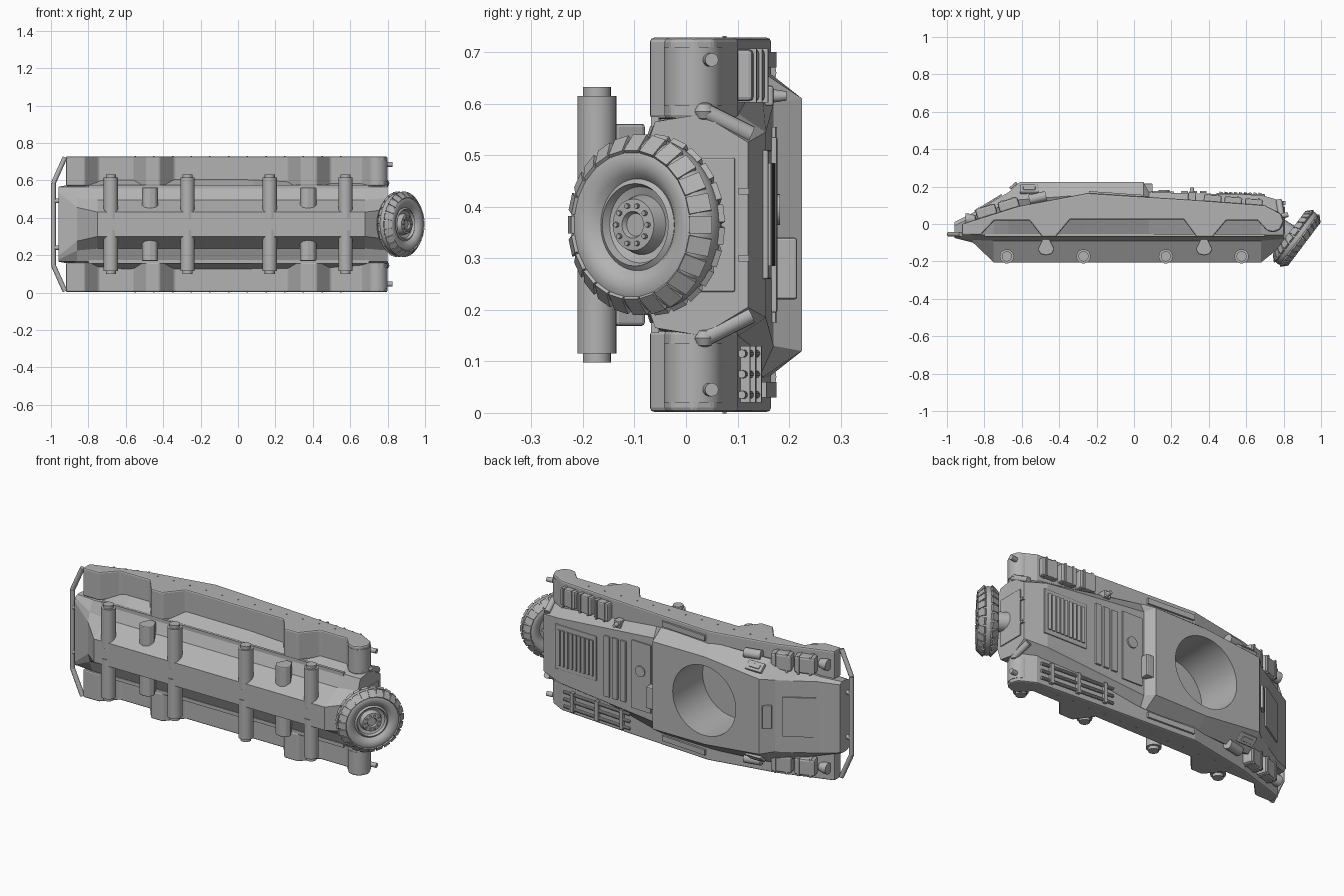
import bpy, bmesh, math
from mathutils import Vector, Matrix

MID = 0.365  # centre plane of the hull across its width (z)

cube = bpy.data.objects.get("Cube")
if cube:
    bpy.data.objects.remove(cube, do_unlink=True)

grey = bpy.data.materials.new("primer_grey")
grey.use_nodes = True
GREY = (0.45, 0.45, 0.45, 1)
grey.diffuse_color = GREY
grey.node_tree.nodes["Principled BSDF"].inputs["Base Color"].default_value = GREY
grey.node_tree.nodes["Principled BSDF"].inputs["Roughness"].default_value = 0.8


def finish(name, bm, smooth=False, bevel=0):
    bmesh.ops.recalc_face_normals(bm, faces=bm.faces)
    mesh = bpy.data.meshes.new(name)
    bm.to_mesh(mesh)
    bm.free()
    mesh.materials.append(grey)
    ob = bpy.data.objects.new(name, mesh)
    bpy.context.collection.objects.link(ob)
    if bevel:
        mod = ob.modifiers.new("bevel", "BEVEL")
        mod.width, mod.segments = bevel, 2
    bpy.ops.object.select_all(action="DESELECT")
    bpy.context.view_layer.objects.active = ob
    ob.select_set(True)
    if smooth:
        bpy.ops.object.shade_smooth_by_angle(angle=math.radians(35))
    return ob


def loft(name, rings, bevel=0):
    bm = bmesh.new()
    loops = [[bm.verts.new(p) for p in ring] for ring in rings]
    n = len(loops[0])
    for a, b in zip(loops, loops[1:]):
        for i in range(n):
            bm.faces.new((a[i], a[(i + 1) % n], b[(i + 1) % n], b[i]))
    bm.faces.new(loops[0])
    bm.faces.new(loops[-1])
    return finish(name, bm, bevel=bevel)


def prism(name, outline, z0, z1, bevel=0):
    return loft(name, [[(x, y, z) for x, y in outline] for z in (z0, z1)], bevel)


def box(name, loc, size, tilt=0, bevel=0, frame=None):
    bm = bmesh.new()
    m = frame or Matrix.Translation(loc) @ Matrix.Rotation(math.radians(tilt), 4, "Z")
    bmesh.ops.create_cube(bm, size=1, matrix=m @ Matrix.Diagonal((*size, 1)))
    return finish(name, bm, bevel=bevel)


def lathe(name, origin, axis, profile, steps=40):
    """Revolve (radius, height) points round an axis."""
    rot = Vector(axis).to_track_quat("Z", "Y").to_matrix().to_4x4()
    bm = bmesh.new()
    vs = [bm.verts.new((r, 0, h)) for r, h in profile]
    es = [bm.edges.new(p) for p in zip(vs, vs[1:])]
    bmesh.ops.spin(bm, geom=vs + es, cent=(0, 0, 0), axis=(0, 0, 1),
                   angle=math.tau, steps=steps, use_merge=True)
    bmesh.ops.remove_doubles(bm, verts=bm.verts, dist=1e-5)
    bm.transform(Matrix.Translation(origin) @ rot)
    return finish(name, bm, smooth=True)


def rod(name, a, b, r, steps=20, r2=None):
    a, b = Vector(a), Vector(b)
    rot = (b - a).to_track_quat("Z", "Y").to_matrix().to_4x4()
    bm = bmesh.new()
    bmesh.ops.create_cone(bm, cap_ends=True, segments=steps, radius1=r,
                          radius2=r if r2 is None else r2, depth=(b - a).length,
                          matrix=Matrix.Translation((a + b) / 2) @ rot)
    return finish(name, bm, smooth=True)


# Hull: mirrored sections of (half width, height): keel, chine, knuckle, shoulder, roof
KEEL = ((.065, -.205), (.13, -.09), (.20, -.06))
sections = [
    (-0.96, (.17, -.075), (.19, -.07), (.20, -.05), (.20, -.01), (.19, .01)),
    (-0.86, (.09, -.10), (.14, -.085), (.20, -.06), (.22, .04), (.20, .06)),
    (-0.75, *KEEL, (.25, .08), (.20, .125)),
    (-0.67, *KEEL, (.28, .11), (.20, .17)),
    (-0.61, *KEEL, (.29, .13), (.21, .225)),
    (-0.27, *KEEL, (.30, .155), (.245, .225)),
    (0.05, *KEEL, (.295, .15), (.245, .225)),
    (0.08, *KEEL, (.29, .145), (.235, .17)),
    (0.68, *KEEL, (.23, .08), (.18, .155)),
    (0.80, (.08, -.11), (.14, -.08), (.20, -.06), (.215, .03), (.16, .12)),
]
hull = loft("hull", [[(x, y, MID + w) for w, y in half] +
                     [(x, y, MID - w) for w, y in reversed(half)]
                     for x, *half in sections])

# Open turret ring
ring = Vector((-0.27, -0.04, MID))
cutter = rod("ring_cutter", ring, ring + Vector((0, .45, 0)), 0.195, 56)
cutter.hide_render = True
bpy.context.view_layer.objects.active = hull
cut = hull.modifiers.new("turret_ring", "BOOLEAN")
cut.operation, cut.solver, cut.object = "DIFFERENCE", "EXACT", cutter
bpy.ops.object.modifier_apply(modifier=cut.name)
bpy.data.objects.remove(cutter, do_unlink=True)

# Fenders with wheel cut-outs, and everything paired across the hull
fender = [(-.92, -.06), (-.82, -.06), (-.745, .02), (-.56, .02), (-.49, -.07),
          (-.42, -.07), (-.34, .025), (.265, .025), (.335, -.07), (.42, -.07),
          (.495, .02), (.66, .02), (.71, -.035), (.745, -.043), (.78, -.03), (.80, .015),
          (.785, .055), (.70, .10), (.30, .13), (-.25, .165), (-.62, .095), (-.92, .0)]
for s, side in ((1, "upper"), (-1, "lower")):
    def at(x, y, w):
        return (x, y, MID + s * w)

    z = sorted((MID + s * .205, MID + s * .363))
    prism(f"{side}_fender", fender, *z, bevel=.008)
    rod(f"{side}_rear_drum", at(.742, .015, .23), at(.742, .015, .345), .058, 32)
    rod(f"{side}_tail_lamp", at(.79, .045, .32), at(.825, .05, .32), .013)
    # axles: long stubs at the wheels, short swing mounts between
    for x in (-.68, -.27, .17, .575):
        rod(f"{side}_axle", at(x, -.173, .03), at(x, -.173, .25), .038, 28)
        rod(f"{side}_axle_tip", at(x, -.173, .25), at(x, -.173, .267), .027, 28)
    for x in (-.47, .375):
        prism(f"{side}_swing_mount",
              [(x - .018, -.08), (x - .045, -.135), (x - .03, -.16), (x, -.168),
               (x + .03, -.16), (x + .045, -.135), (x + .018, -.08)],
              *sorted((MID + s * .08, MID + s * .196)), bevel=.006)
    # belly rail along the knuckle
    box(f"{side}_belly_rail", at(-.05, -.06, .2), (1.5, .015, .02))
    # stowage on the front fender
    for i, x in enumerate((-.79, -.67)):
        box(f"{side}_front_bin", at(x, .066 + i * .036, .285), (.112, .06, .095), 17, .012)
        for dx in (-.03, .03):
            box(f"{side}_bin_strap", at(x + dx, .066 + i * .036 + dx * .3, .285),
                (.01, .066, .101), 17)
    lathe(f"{side}_headlamp", at(-.88, .025, .29), (-1, 0, 0),
          [(0, -.04), (.022, -.03), (.03, 0), (.03, .02), (0, .022)], 24)
    rod(f"{side}_canister", at(-.56, .13, .295), at(-.47, .15, .295), .026)
    box(f"{side}_side_plank", at(-.1, .16, .32), (.28, .012, .03), -4)
    # vision block lying on the sloped turret flank
    slope = Matrix.Rotation(math.radians(s * 50), 4, "X")
    box(f"{side}_vision_block", None, (.10, .02, .055), 0, .006,
        Matrix.Translation(at(-.56, .185, .252)) @ slope)
    box(f"{side}_vision_slot", None, (.065, .03, .025), 0, .004,
        Matrix.Translation(at(-.56, .185, .252)) @ slope)
    # exhaust
    rod(f"{side}_exhaust", at(.79, .035, .22), at(.775, .125, .175), .017)
    lathe(f"{side}_exhaust_bend", at(.79, .035, .22), (0, 0, 1),
          [(0, -.02), (.014, -.014), (.02, 0), (.014, .014), (0, .02)], 20)
    # bumper half, with its brace
    path = [at(-.925, -.055, .358), at(-.987, -.055, .22), at(-.987, -.055, 0)]
    for a, b in zip(path, path[1:]):
        rod(f"{side}_bumper", a, b, .013, 12)
    rod(f"{side}_bumper_brace", at(-.94, -.055, .125), at(-.987, -.055, .125), .012, 12)
    # panel bolts along the skirt
    for i in range(12):
        x = -.55 + i * .1
        rod(f"{side}_bolt", at(x, .075, .362), at(x, .075, .366), .004, 8)

# Rear fender loads: three bins on one side, a tool rack on the other
for x in (.42, .53, .64):
    box("rear_bin", (x, .128 - (x - .42) * .1, MID + .29), (.095, .055, .10), -5, .008)
    for dx in (-.025, .025):
        box("rear_bin_rib", (x + dx, .128 - (x - .42) * .1, MID + .29), (.01, .063, .105), -5)
box("mast_base", (.31, .145, MID + .25), (.04, .05, .04), 0, .005)
rod("mast_stub", (.31, .15, MID + .25), (.31, .195, MID + .25), .016, 16, .009)
for w in (.25, .29, .33):
    rod("tool_handle", (.25, .14, MID - w), (.68, .108, MID - w), .008, 10)
for x in (.3, .46, .62):
    box("tool_clamp", (x, .132 - (x - .3) * .07, MID - .29), (.02, .03, .11), -4)

# Roof and deck fittings
box("driver_hatch", (-.78, .112, MID), (.17, .008, .22), 31.5)
box("front_visor", (-.645, .205, MID), (.05, .014, .13), 42, .004)
box("deck_hatch_block", (.075, .193, MID - .085), (.05, .045, .12), 0, .005)
box("deck_panel", (.155, .17, MID), (.12, .01, .38), -1.5)
rod("deck_filler", (.16, .17, MID + .03), (.16, .182, MID + .03), .03)
for x in (.27, .32, .37):
    box("vent_slat", (x, .171, MID), (.035, .012, .34), -1.5, .003)
box("louver_frame", (.57, .157, MID + .02), (.26, .012, .25), -1.5, .003)
for i in range(9):
    x = .465 + i * .026
    box("louver", (x, .165 - (x - .465) * .026, MID + .02), (.017, .014, .2), -12)
box("rear_door", (.802, .02, MID), (.008, .15, .26), 0, .003)
for w in (-.065, .065):
    box("door_hinge", (.80, .112, MID + w), (.022, .02, .012))

# Spare wheel, leaning on the tail
lean = math.radians(37)
axis = Vector((math.cos(lean), -math.sin(lean), 0))
hub = Vector((.87, -.077, MID))
section = [(.125 + .045 * math.cos(t), .05 * math.sin(t))
           for t in (math.radians(-150 + 25 * i) for i in range(13))]
lathe("spare_tyre", hub, axis, section, 56)
lathe("spare_rim", hub, axis,
      [(0, -.03), (.088, -.025), (.09, .028), (.08, .036), (.074, .02), (.058, .014),
       (.05, .042), (.026, .044), (.022, .034), (0, .034)], 48)
frame = Matrix.Translation(hub) @ axis.to_track_quat("Z", "Y").to_matrix().to_4x4()
for i in range(24):
    for h, phase in ((.03, 0), (-.03, .5)):
        spin = Matrix.Rotation((i + phase) * math.tau / 24, 4, "Z")
        tip = Matrix.Rotation(math.copysign(math.radians(45), -h), 4, "Y")
        box("tread_lug", None, (.016, .034, .044),
            frame=frame @ spin @ Matrix.Translation((.154, 0, h)) @ tip)
for i in range(10):
    spin = Matrix.Rotation(i * math.tau / 10, 4, "Z")
    p = frame @ spin @ Vector((.038, 0, .04))
    rod("wheel_nut", p, p + axis * .01, .005, 6)
rod("spare_bracket", (.78, -.02, MID), hub, .05, 20)
